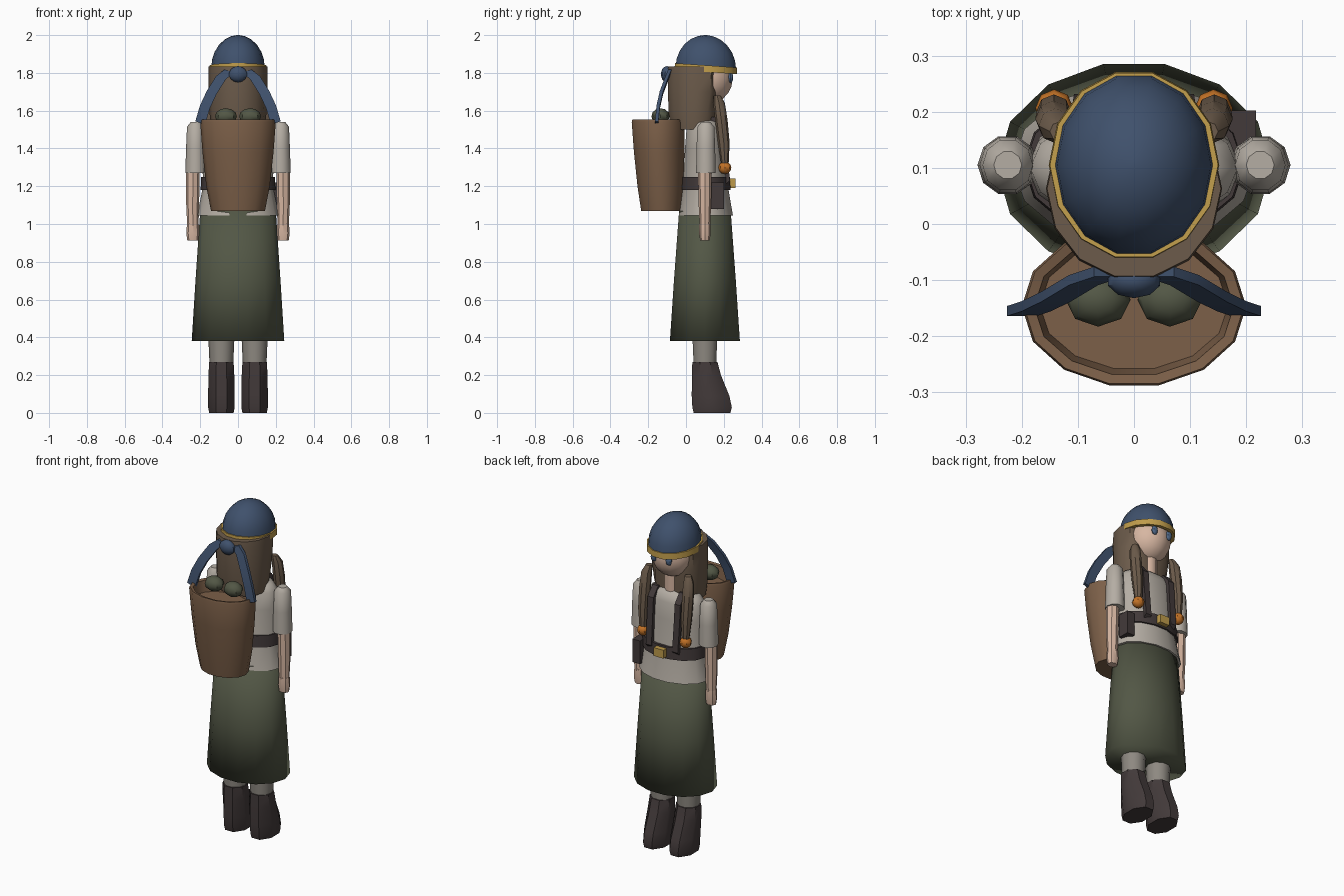
import bpy, bmesh
from math import sin, cos, pi, radians
from mathutils import Vector

if "Cube" in bpy.data.objects:
    bpy.data.objects.remove(bpy.data.objects["Cube"])

COLORS = {
    "blue": (.05, .082, .15), "gold": (.52, .33, .07), "hair": (.15, .105, .07),
    "skin": (.68, .47, .36), "linen": (.46, .42, .37), "green": (.085, .095, .06),
    "wicker": (.2, .115, .065), "leather": (.055, .042, .042), "orange": (.55, .17, .02),
    "stocking": (.27, .25, .22), "eye": (.08, .14, .25),
}
mats = {}
for key, rgb in COLORS.items():
    mats[key] = bpy.data.materials.new(key)
    mats[key].diffuse_color = (*rgb, 1)


def finish(name, bm, color, smooth=40):
    bmesh.ops.recalc_face_normals(bm, faces=bm.faces)
    me = bpy.data.meshes.new(name)
    bm.to_mesh(me)
    bm.free()
    me.materials.append(mats[color])
    ob = bpy.data.objects.new(name, me)
    bpy.context.collection.objects.link(ob)
    if smooth:
        bpy.ops.object.select_all(action='DESELECT')
        ob.select_set(True)
        bpy.context.view_layer.objects.active = ob
        bpy.ops.object.shade_smooth_by_angle(angle=radians(smooth))
    return ob


def skin_rings(name, rings, color, closed=False, smooth=40):
    """Bridge rings of points; cap the ends, or join last to first."""
    bm = bmesh.new()
    vs = [[bm.verts.new(p) for p in r] for r in rings]
    n = len(vs[0])
    pairs = list(zip(vs, vs[1:])) + ([(vs[-1], vs[0])] if closed else [])
    for a, b in pairs:
        for i in range(n):
            bm.faces.new((a[i], a[(i + 1) % n], b[(i + 1) % n], b[i]))
    if not closed:
        bm.faces.new(vs[0])
        bm.faces.new(vs[-1])
    return finish(name, bm, color, smooth)


def loft(name, secs, color, n=14, tilt=0, ymax=9, turn=0, **kw):
    """Elliptical sections (cx, cy, z, rx, ry)."""
    rings = []
    for cx, cy, z, rx, ry in secs:
        ring = []
        for i in range(n):
            a = 2 * pi * i / n + turn
            dy = ry * sin(a)
            ring.append((cx + rx * cos(a), min(cy + dy, ymax), z + tilt * dy))
        rings.append(ring)
    return skin_rings(name, rings, color, **kw)


def strip(name, pts, a, b, color):
    """Flat band swept along points with half-width a and half-thickness b."""
    a, b = Vector(a), Vector(b)
    rings = [[Vector(p) + a + b, Vector(p) - a + b, Vector(p) - a - b, Vector(p) + a - b] for p in pts]
    return skin_rings(name, rings, color, smooth=30)


def ball(name, c, r, color, seg=10, rings=7):
    bm = bmesh.new()
    bmesh.ops.create_uvsphere(bm, u_segments=seg, v_segments=rings, radius=1)
    for v in bm.verts:
        v.co = Vector(c) + Vector(r) * v.co
    return finish(name, bm, color)


def box(name, c, s, color):
    bm = bmesh.new()
    bmesh.ops.create_cube(bm, size=1)
    for v in bm.verts:
        v.co = Vector(c) + Vector(s) * v.co
    return finish(name, bm, color, 0)


# Skirt, tunic and belt
loft("skirt", [(0, .1, .38, .245, .19), (0, .1, .7, .225, .168), (0, .1, 1.07, .2, .14)],
     "green", smooth=100)
loft("tunic", [(0, .105, 1.045, .217, .147), (0, .103, 1.2, .185, .122), (0, .1, 1.4, .19, .108),
               (0, .1, 1.5, .185, .1), (0, .1, 1.54, .15, .085), (0, .1, 1.56, .07, .06)], "linen")
loft("belt", [(0, .105, 1.18, .198, .134), (0, .105, 1.25, .195, .13)], "leather")
box("belt_buckle", (0, .248, 1.215), (.065, .03, .05), "gold")
box("belt_pouch", (.192, .167, 1.15), (.05, .07, .14), "leather")

# Head, neck and hair
loft("neck", [(0, .12, 1.5, .05, .05), (0, .12, 1.7, .05, .05)], "skin", n=10)
ball("head", (0, .115, 1.77), (.125, .132, .135), "skin", 14, 10)
loft("hair_back", [(0, .045, 1.5, .14, .125), (0, .05, 1.58, .15, .145), (0, .06, 1.7, .155, .16),
                   (0, .063, 1.8, .157, .164), (0, .063, 1.835, .155, .16)], "hair", ymax=.155)

# Cap with trim, knot and tails
loft("cap", [(0, .105, 1.825 + .175 * sin(t), .142 * cos(t), .164 * cos(t))
             for t in [radians(d) for d in (0, 15, 30, 45, 60, 75, 87)]], "blue", tilt=-.03)
loft("cap_trim", [(0, .105, 1.805, .152, .17), (0, .105, 1.84, .15, .168),
                  (0, .105, 1.84, .13, .148), (0, .105, 1.805, .13, .148)],
     "gold", tilt=-.07, closed=True)
ball("cap_knot", (0, -.1, 1.793), (.05, .033, .043), "blue")

# Parts that come in left and right pairs
for s, side in ((-1, "left"), (1, "right")):
    x = .088 * s
    loft(f"boot_{side}", [(x, .138, 0, .07, .105), (x, .138, .03, .076, .113), (x, .13, .09, .076, .108),
                          (x, .108, .2, .074, .083), (x, .1, .27, .07, .072)],
         "leather", n=8, turn=pi / 8)
    loft(f"stocking_{side}", [(x, .1, .24, .062, .062), (x, .1, .42, .07, .07)], "stocking", n=10)
    loft(f"sleeve_{side}", [(.225 * s, .105, 1.54, .025, .025), (.225 * s, .105, 1.515, .045, .047),
                            (.225 * s, .105, 1.4, .05, .052), (.225 * s, .105, 1.27, .054, .054)],
         "linen", n=10)
    loft(f"forearm_{side}", [(.238 * s, .1, 1.3, .036, .037), (.24 * s, .1, 1.1, .034, .033),
                             (.239 * s, .1, .99, .03, .028)], "skin", n=8)
    loft(f"hand_{side}", [(.239 * s, .1, 1.0, .031, .03), (.239 * s, .1, .95, .035, .031),
                          (.239 * s, .1, .912, .029, .025)], "skin", n=8)
    ball(f"eye_{side}", (.05 * s, .236, 1.775), (.02, .014, .028), "eye", 8, 6)
    loft(f"braid_{side}", [(.13 * s, .165, 1.68, .02, .018), (.14 * s, .175, 1.64, .03, .031),
                           (.143 * s, .187, 1.55, .033, .033), (.143 * s, .2, 1.43, .031, .031),
                           (.142 * s, .206, 1.32, .022, .02)], "hair", n=8)
    ball(f"braid_tie_{side}", (.142 * s, .206, 1.298), (.034, .034, .034), "orange", 8, 6)
    strip(f"shoulder_strap_{side}", [(.088 * s, .222, 1.22), (.09 * s, .207, 1.4), (.09 * s, .2, 1.5),
                                     (.09 * s, .155, 1.555), (.09 * s, .06, 1.56), (.09 * s, -.015, 1.5)],
          (.019, 0, 0), (0, .01, .01), "leather")
    strip(f"cap_tail_{side}", [(.045 * s, -.085, 1.81), (.09 * s, -.1, 1.775), (.14 * s, -.13, 1.695),
                               (.175 * s, -.147, 1.62), (.2 * s, -.155, 1.535)],
          (.026 * s, 0, .008), (0, .009, 0), "blue")
    ball(f"cargo_{side}", (.064 * s, -.135, 1.57), (.058, .048, .043), "green", 8, 6)

# Open basket on the back
loft("basket", [(0, -.13, 1.07, .143, .11), (0, -.135, 1.2, .168, .125), (0, -.142, 1.38, .188, .137),
                (0, -.147, 1.54, .2, .144), (0, -.147, 1.552, .196, .141),
                (0, -.147, 1.548, .178, .124), (0, -.145, 1.48, .168, .115)], "wicker")

for m in bpy.data.materials:
    if m.users and not m.is_grease_pencil:
        m.use_nodes = True
        m.node_tree.nodes["Principled BSDF"].inputs["Base Color"].default_value = m.diffuse_color
